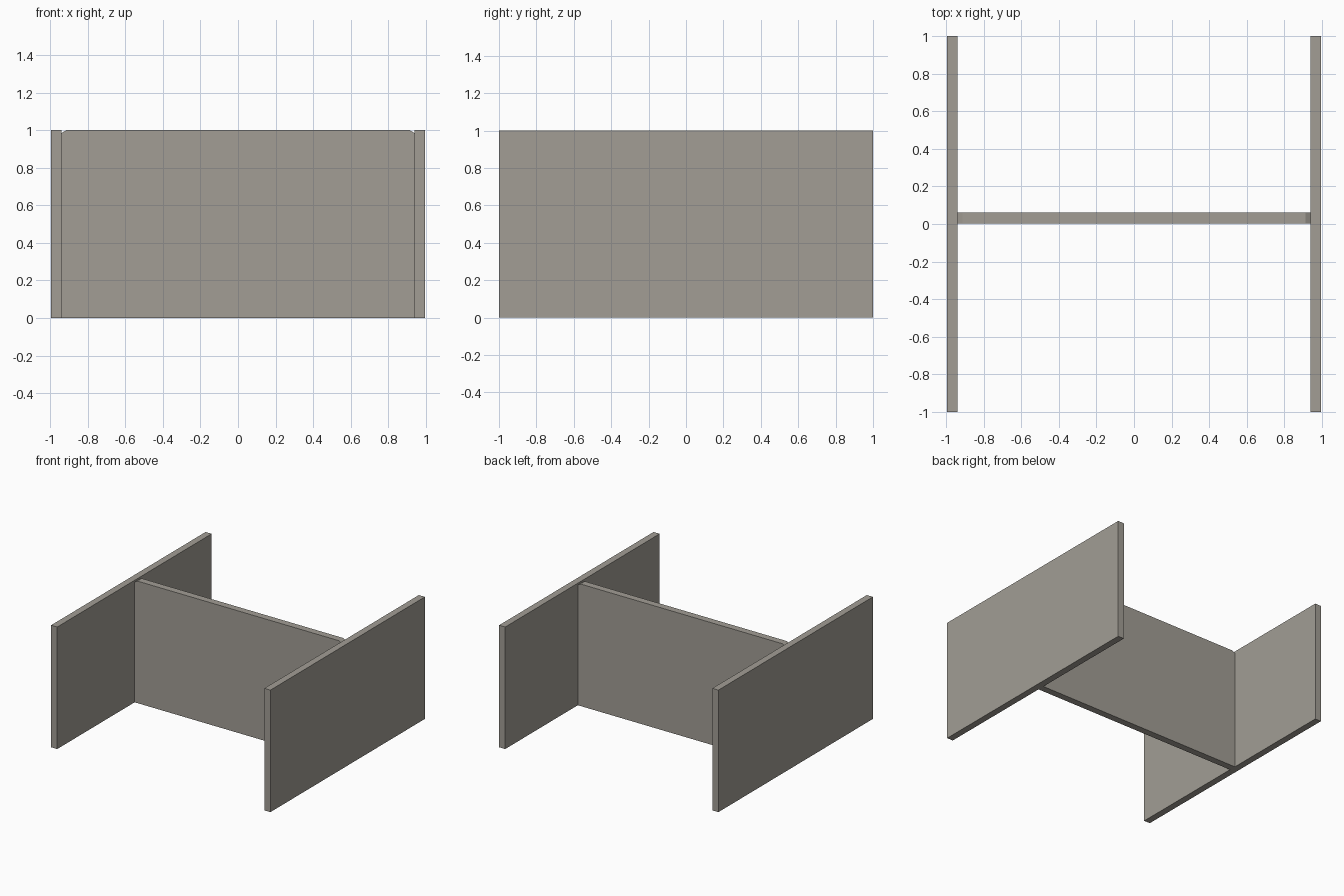
import bpy
import bmesh

if "Cube" in bpy.data.objects:
    bpy.data.objects.remove(bpy.data.objects["Cube"])

# One warm grey for the whole model
grey = bpy.data.materials.new("warm_grey")
grey.diffuse_color = (0.36, 0.34, 0.30, 1.0)
grey.use_nodes = True
grey.node_tree.nodes["Principled BSDF"].inputs["Base Color"].default_value = grey.diffuse_color


def extrude_profile(name, points, y0, y1):
    """Extrude an x-z outline from y0 to y1."""
    bm = bmesh.new()
    face = bm.faces.new([bm.verts.new((x, y0, z)) for x, z in points])
    ext = bmesh.ops.extrude_face_region(bm, geom=[face])
    moved = [v for v in ext["geom"] if isinstance(v, bmesh.types.BMVert)]
    bmesh.ops.translate(bm, verts=moved, vec=(0, y1 - y0, 0))
    bmesh.ops.recalc_face_normals(bm, faces=bm.faces[:])
    mesh = bpy.data.meshes.new(name)
    bm.to_mesh(mesh)
    bm.free()
    mesh.materials.append(grey)
    obj = bpy.data.objects.new(name, mesh)
    bpy.context.collection.objects.link(obj)
    return obj


OUTER, INNER, HEIGHT = 0.994, 0.939, 1.0

# Two long side panels
for name, s in (("left_panel", -1), ("right_panel", 1)):
    a, b = s * INNER, s * OUTER
    extrude_profile(name, [(a, 0), (b, 0), (b, HEIGHT), (a, HEIGHT)], -1, 1)

# Cross panel between them, with small clipped top corners
clip_x, clip_z = INNER - 0.025, HEIGHT - 0.015
extrude_profile("cross_panel", [
    (-INNER, 0), (INNER, 0), (INNER, clip_z), (clip_x, HEIGHT),
    (-clip_x, HEIGHT), (-INNER, clip_z)], 0.003, 0.06)
